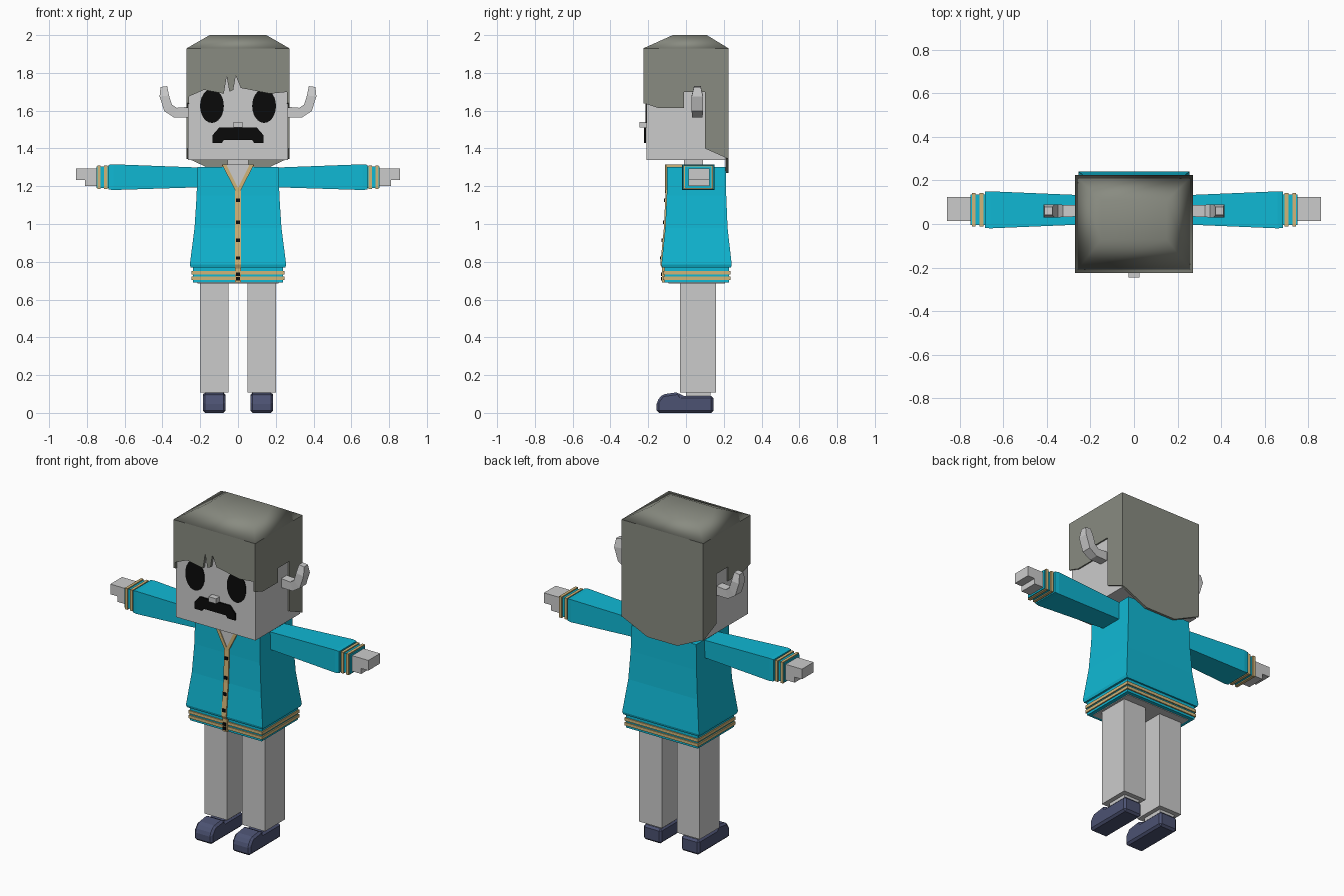
import bpy, bmesh, math

if "Cube" in bpy.data.objects:
    bpy.data.objects.remove(bpy.data.objects["Cube"], do_unlink=True)


def material(name, rgb):
    m = bpy.data.materials.new(name)
    m.use_nodes = True
    m.diffuse_color = (*rgb, 1)
    m.node_tree.nodes["Principled BSDF"].inputs["Base Color"].default_value = (*rgb, 1)
    return m


SKIN = material("pale grey", (0.6, 0.6, 0.6))
HAIR = material("hair grey", (0.25, 0.26, 0.22))
CYAN = material("coat cyan", (0.005, 0.48, 0.66))
GOLD = material("trim gold", (0.64, 0.46, 0.19))
SHOE = material("shoe navy", (0.072, 0.084, 0.168))
BLACK = material("black", (0.003, 0.003, 0.003))


def loft(name, rings, mat, bevel=0):
    """Skin equal-length rings of points and cap both ends."""
    bm = bmesh.new()
    vs = [[bm.verts.new(p) for p in ring] for ring in rings]
    n = len(vs[0])
    for a, b in zip(vs, vs[1:]):
        for i in range(n):
            j = (i + 1) % n
            bm.faces.new((a[i], a[j], b[j], b[i]))
    bm.faces.new(vs[0])
    bm.faces.new(vs[-1])
    bmesh.ops.recalc_face_normals(bm, faces=bm.faces)
    me = bpy.data.meshes.new(name)
    bm.to_mesh(me)
    bm.free()
    me.materials.append(mat)
    ob = bpy.data.objects.new(name, me)
    bpy.context.collection.objects.link(ob)
    if bevel:
        mod = ob.modifiers.new("Bevel", "BEVEL")
        mod.width = bevel
        mod.segments = 1
    return ob


def rect_z(z, hx, y0, y1):
    return [(-hx, y0, z), (hx, y0, z), (hx, y1, z), (-hx, y1, z)]


def rect_x(x, y0, y1, z0, z1):
    return [(x, y0, z0), (x, y1, z0), (x, y1, z1), (x, y0, z1)]


def box(name, x, y, z, mat, bevel=0):
    return loft(name, [rect_x(v, *y, *z) for v in x], mat, bevel)


def plate_y(name, pts, y0, y1, mat):
    """Outline in x, z given depth along y."""
    return loft(name, [[(x, y, z) for x, z in pts] for y in (y0, y1)], mat)


def plate_x(name, pts, x0, x1, mat, bevel=0):
    """Outline in y, z given width along x."""
    return loft(name, [[(x, y, z) for y, z in pts] for x in (x0, x1)], mat, bevel)


def mirrored(pts):
    return pts + [(-x, z) for x, z in reversed(pts)]


# Head and face
box("head", (-0.264, 0.264), (-0.21, 0.212), (1.34, 1.93), SKIN)
box("neck", (-0.055, 0.055), (-0.01, 0.09), (1.28, 1.35), SKIN)
box("nose", (-0.025, 0.025), (-0.245, -0.2), (1.51, 1.54), SKIN)
plate_y("moustache", mirrored([(0.075, 1.445), (0.085, 1.43), (0.135, 1.43),
                               (0.135, 1.47), (0.1, 1.51)]), -0.222, -0.213, BLACK)
for s, side in ((1, "left"), (-1, "right")):
    eye = [(s * 0.138 + 0.063 * math.cos(a), 1.625 + 0.09 * math.sin(a))
           for a in (math.tau * i / 24 for i in range(24))]
    plate_y(side + "_eye", eye, -0.214, -0.207, BLACK)

# Hair: sloped cap, fringe, side locks and back panel
cap = loft("hair_cap", [rect_z(1.93, 0.272, -0.226, 0.225),
                        rect_z(2.0, 0.15, -0.07, 0.11)], HAIR)
cap.data.shade_smooth()
fringe = [(-0.272, 1.93), (-0.272, 1.67), (-0.18, 1.71), (-0.075, 1.69), (-0.06, 1.78),
          (-0.045, 1.70), (-0.025, 1.71), (-0.012, 1.785), (0.015, 1.72),
          (0.17, 1.69), (0.272, 1.70), (0.272, 1.93)]
plate_y("hair_fringe", fringe, -0.226, -0.209, HAIR)
plate_y("hair_back", mirrored([(0.272, 1.93), (0.272, 1.35), (0.1, 1.27)]), 0.21, 0.225, HAIR)
lock = [(-0.226, 1.93), (-0.226, 1.64), (-0.15, 1.615), (-0.01, 1.615), (-0.01, 1.7),
        (0.1, 1.7), (0.1, 1.4), (0.224, 1.345), (0.224, 1.93)]

# Curved ears: inner x, z then outer x, z then half depth
EAR = [(0.26, 1.62, 0.26, 1.565, 0.026), (0.325, 1.615, 0.34, 1.565, 0.028),
       (0.35, 1.632, 0.39, 1.597, 0.03), (0.365, 1.68, 0.415, 1.675, 0.03),
       (0.375, 1.73, 0.41, 1.725, 0.018)]

# Shoe side outline
shoe = [(-0.155, 0), (-0.155, 0.06), (-0.125, 0.098), (-0.04, 0.11),
        (-0.025, 0.09), (0.145, 0.09), (0.145, 0)]

for s, side in ((1, "left"), (-1, "right")):
    plate_x(side + "_hair_lock", lock, s * 0.26, s * 0.272, HAIR)
    loft(side + "_ear", [[(s * xi, 0.06 - d, zi), (s * xi, 0.06 + d, zi),
                          (s * xo, 0.06 + d, zo), (s * xo, 0.06 - d, zo)]
                         for xi, zi, xo, zo, d in EAR], SKIN)

    # Arms: sleeve, cuff with two gold rings, hand and thumb
    loft(side + "_sleeve", [rect_x(s * 0.18, 0, 0.13, 1.195, 1.298),
                            rect_x(s * 0.66, -0.02, 0.15, 1.18, 1.316),
                            rect_x(s * 0.685, -0.018, 0.148, 1.183, 1.313)], CYAN)
    box(side + "_cuff", (s * 0.68, s * 0.75), (-0.005, 0.135), (1.19, 1.305), CYAN)
    for i, x in enumerate((0.692, 0.727)):
        box(f"{side}_cuff_ring_{i}", (s * x, s * (x + 0.017)), (-0.012, 0.142),
            (1.184, 1.311), GOLD)
    box(side + "_hand", (s * 0.74, s * 0.858), (0.013, 0.124), (1.233, 1.294), SKIN)
    box(side + "_thumb", (s * 0.74, s * 0.81), (0.013, 0.124), (1.2, 1.24), SKIN)

    # Legs and shoes
    box(side + "_leg", (s * 0.05, s * 0.202), (-0.032, 0.158), (0.108, 0.72), SKIN)
    box(side + "_ankle", (s * 0.075, s * 0.175), (0, 0.13), (0.08, 0.11), SKIN)
    plate_x(side + "_shoe", shoe, s * 0.066, s * 0.186, SHOE, 0.012)

# Coat body, hem band and gold hem rings
loft("coat", [rect_z(1.302, 0.215, -0.1, 0.21), rect_z(1.15, 0.219, -0.102, 0.213),
              rect_z(0.98, 0.23, -0.11, 0.22), rect_z(0.785, 0.255, -0.13, 0.242),
              rect_z(0.77, 0.25, -0.126, 0.238)], CYAN)
loft("hem_band", [rect_z(z, 0.238, -0.114, 0.228) for z in (0.69, 0.78)], CYAN)
loft("hem_underside", [rect_z(z, 0.215, -0.092, 0.206) for z in (0.686, 0.7)], SKIN)
for i, z in enumerate((0.704, 0.732)):
    loft(f"hem_ring_{i}", [rect_z(h, 0.245, -0.121, 0.235) for h in (z, z + 0.018)], GOLD)

# Open neckline with gold edging
plate_y("neck_opening", [(-0.07, 1.315), (0.07, 1.315), (0, 1.185)], -0.106, -0.098, SKIN)
loft("collar", [rect_z(z, 0.085, -0.1, 0.12) for z in (1.295, 1.314)], GOLD)
for s, side in ((1, "left"), (-1, "right")):
    plate_y(side + "_lapel", [(s * 0.062, 1.316), (s * 0.085, 1.316),
                              (s * 0.016, 1.18), (0, 1.165), (0, 1.19)],
            -0.11, -0.101, GOLD)

# Button strip follows the flare of the coat
front = [(-0.107, 1.185), (-0.109, 1.15), (-0.117, 0.98), (-0.136, 0.785),
         (-0.126, 0.765), (-0.126, 0.69)]
plate_x("button_strip", front + [(-0.1, 0.69), (-0.09, 1.185)], -0.016, 0.016, GOLD)
for i, z in enumerate((1.125, 1.01, 0.915, 0.82, 0.735, 0.71)):
    y = next(a[0] + (b[0] - a[0]) * (a[1] - z) / (a[1] - b[1])
             for a, b in zip(front, front[1:]) if b[1] <= z <= a[1])
    box(f"button_{i}", (-0.01, 0.01), (y - 0.006, y + 0.003), (z - 0.009, z + 0.009), BLACK)
